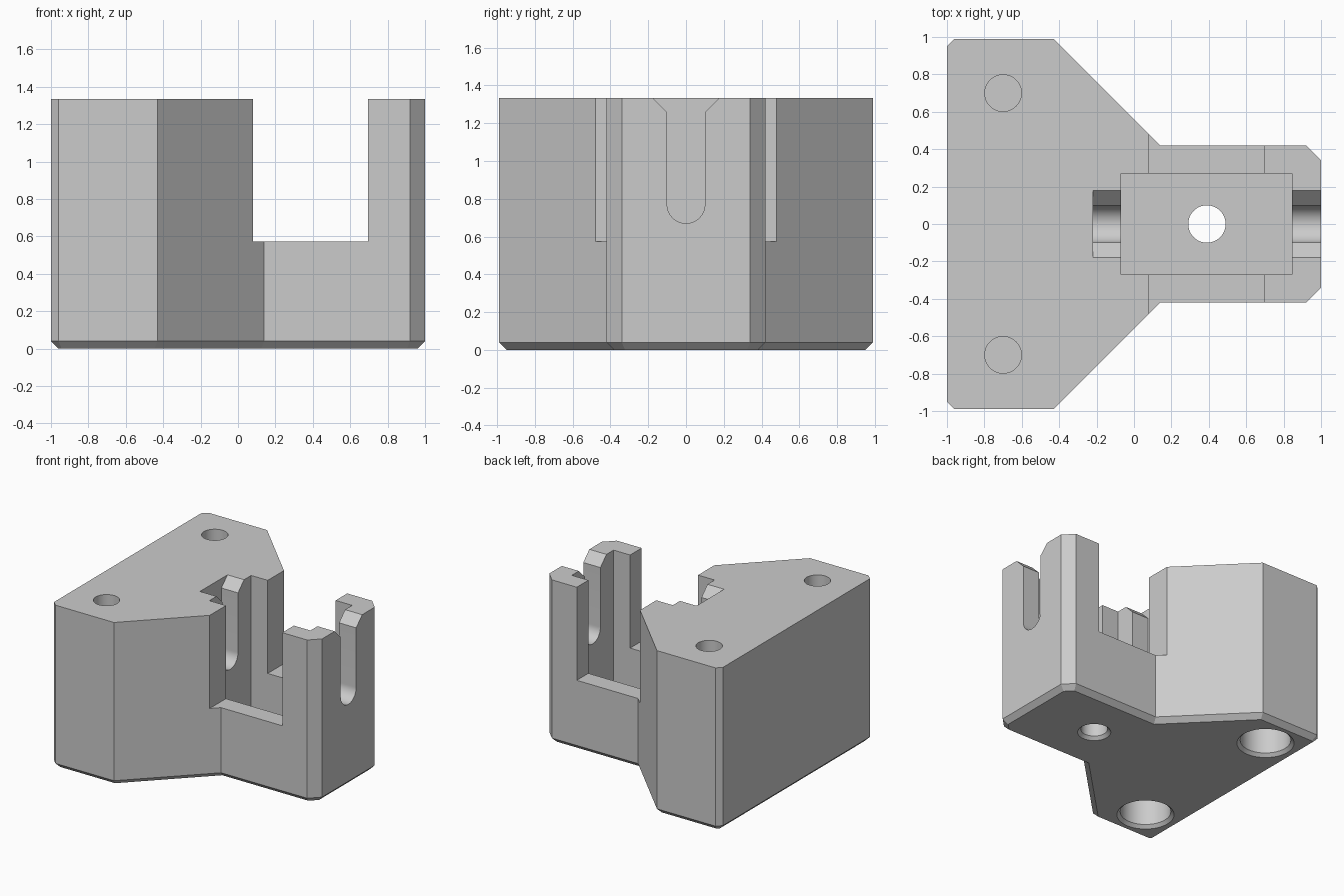
import bpy, bmesh
from math import pi, cos, sin
from mathutils import Vector

cube = bpy.data.objects.get("Cube")
if cube:
    bpy.data.objects.remove(cube, do_unlink=True)

HEIGHT, CHAMFER, FLOOR = 1.335, 0.04, 0.19

grey = bpy.data.materials.new("light_grey")
grey.use_nodes = True
grey.diffuse_color = (0.6, 0.6, 0.6, 1)
grey.node_tree.nodes["Principled BSDF"].inputs["Base Color"].default_value = (0.6, 0.6, 0.6, 1)


def loft(name, rings):
    """Skin equal-length rings of points and cap both ends."""
    bm = bmesh.new()
    loops = [[bm.verts.new(p) for p in ring] for ring in rings]
    n = len(loops[0])
    for a, b in zip(loops, loops[1:]):
        for i in range(n):
            j = (i + 1) % n
            bm.faces.new((a[i], a[j], b[j], b[i]))
    bm.faces.new(loops[0])
    bm.faces.new(loops[-1])
    bmesh.ops.recalc_face_normals(bm, faces=bm.faces[:])
    mesh = bpy.data.meshes.new(name)
    bm.to_mesh(mesh)
    bm.free()
    obj = bpy.data.objects.new(name, mesh)
    bpy.context.collection.objects.link(obj)
    mesh.materials.append(grey)
    return obj


def box(name, x0, x1, y0, y1, z0, z1):
    corners = [(x0, y0), (x1, y0), (x1, y1), (x0, y1)]
    return loft(name, [[(x, y, z) for x, y in corners] for z in (z0, z1)])


def bore(name, x, y, profile, sides=48):
    """Turned cutter from (radius, height) pairs."""
    turn = [2 * pi * i / sides for i in range(sides)]
    return loft(name, [[(x + r * cos(a), y + r * sin(a), z) for a in turn] for r, z in profile])


def inset(points, d):
    """Mitred inward offset of a counter-clockwise outline."""
    result = []
    for i, p in enumerate(points):
        e1 = (p - points[i - 1]).normalized()
        e2 = (points[(i + 1) % len(points)] - p).normalized()
        n1, n2 = Vector((-e1.y, e1.x)), Vector((-e2.y, e2.x))
        result.append(p + (n1 + n2) * d / (1 + n1.dot(n2)))
    return result


# Bracket block with chamfered underside
half = [(-1, 0.95), (-0.96, 0.99), (-0.43, 0.99), (0.14, 0.42), (0.92, 0.42), (1, 0.34)]
outline = [Vector((x, -y)) for x, y in half] + [Vector((x, y)) for x, y in reversed(half)]
body = loft("bracket_body", [
    [(p.x, p.y, 0) for p in inset(outline, CHAMFER)],
    [(p.x, p.y, CHAMFER) for p in outline],
    [(p.x, p.y, HEIGHT) for p in outline]])

# Pocket and side window
cutters = [
    box("pocket_cutter", -0.07, 0.845, -0.27, 0.27, FLOOR, 1.6),
    box("window_cutter", 0.08, 0.695, -1.2, 1.2, 0.573, 1.6)]

# Long slot with round bottom and flared mouth
arc = [pi + pi * i / 24 for i in range(25)]
slot = [(0.1 * cos(a), 0.77 + 0.1 * sin(a)) for a in arc]
slot += [(0.1, 1.257), (0.178, HEIGHT), (0.178, 1.6), (-0.178, 1.6), (-0.178, HEIGHT), (-0.1, 1.257)]
cutters.append(loft("slot_cutter", [[(x, y, z) for y, z in slot] for x in (-0.22, 1.2)]))

# Drain hole through the pocket floor
cutters.append(bore("drain_cutter", 0.39, 0, [(0.145, -0.02), (0.1, 0.025), (0.1, 0.4)]))

# Screw holes above, wide counterbores below
for side, y in (("left", 0.7), ("right", -0.7)):
    cutters.append(bore(side + "_screw_cutter", -0.7, y, [(0.098, 0.96), (0.098, 1.6)]))
    cutters.append(bore(side + "_counterbore_cutter", -0.7, y,
                        [(0.235, -0.02), (0.19, 0.025), (0.19, 0.94)]))

bpy.context.view_layer.objects.active = body
for cutter in cutters:
    cutter.hide_render = True
    mod = body.modifiers.new(cutter.name, "BOOLEAN")
    mod.operation, mod.solver, mod.object = "DIFFERENCE", "EXACT", cutter
    bpy.ops.object.modifier_apply(modifier=mod.name)
    bpy.data.objects.remove(cutter, do_unlink=True)

bpy.ops.object.select_all(action="DESELECT")
body.select_set(True)
bpy.ops.object.shade_smooth_by_angle(angle=0.5)
